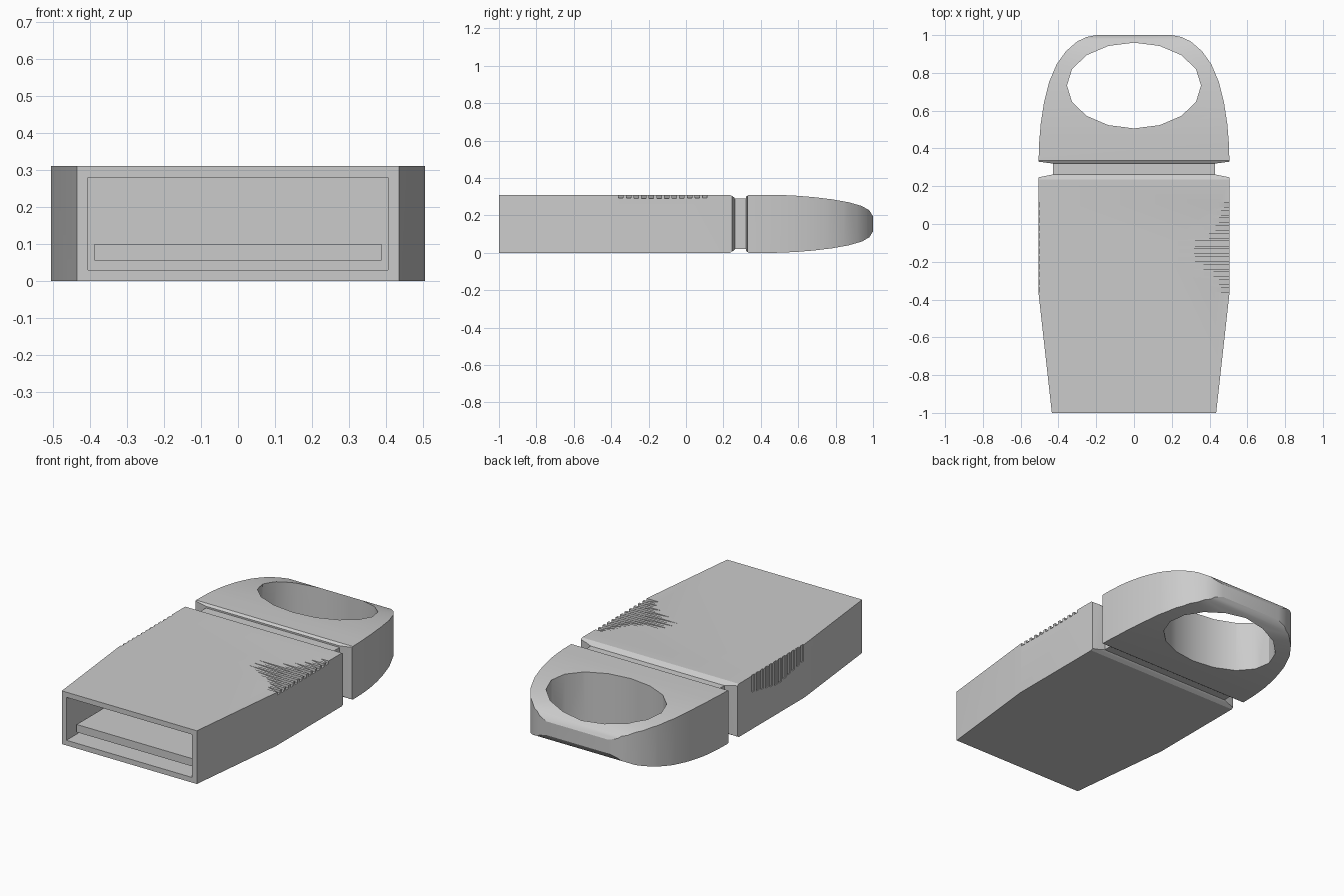
import bpy, bmesh, math

if "Cube" in bpy.data.objects:
    bpy.data.objects.remove(bpy.data.objects["Cube"])


def prism(bm, pts, a, b, axis):
    """Extrude a closed 2D profile from a to b along the given axis."""
    place = {'x': lambda p, t: (t, p[0], p[1]),
             'y': lambda p, t: (p[0], t, p[1]),
             'z': lambda p, t: (p[0], p[1], t)}[axis]
    lo = [bm.verts.new(place(p, a)) for p in pts]
    hi = [bm.verts.new(place(p, b)) for p in pts]
    n = len(pts)
    faces = [bm.faces.new(lo), bm.faces.new(hi)]
    for i in range(n):
        j = (i + 1) % n
        faces.append(bm.faces.new((lo[i], lo[j], hi[j], hi[i])))
    bmesh.ops.recalc_face_normals(bm, faces=faces)


def make(name, prisms):
    bm = bmesh.new()
    for p in prisms:
        prism(bm, *p)
    me = bpy.data.meshes.new(name)
    bm.to_mesh(me)
    bm.free()
    ob = bpy.data.objects.new(name, me)
    bpy.context.collection.objects.link(ob)
    return ob


def rect(x0, x1, z0, z1):
    return [(x0, z0), (x1, z0), (x1, z1), (x0, z1)]


def boolean(ob, cutter, op):
    m = ob.modifiers.new(op, 'BOOLEAN')
    m.object, m.operation, m.solver = cutter, op, 'EXACT'
    bpy.context.view_layer.objects.active = ob
    bpy.ops.object.modifier_apply(modifier=m.name)
    bpy.data.objects.remove(cutter)


def mirror_outline(half):
    """Complete a right-hand outline with its reflection in x."""
    return half + [(-x, y) for x, y in reversed(half)]


def smooth(ob, angle):
    bpy.ops.object.select_all(action='DESELECT')
    ob.select_set(True)
    bpy.context.view_layer.objects.active = ob
    bpy.ops.object.shade_smooth_by_angle(angle=math.radians(angle))


H = 0.31

# Sleeve body: tapered outline with softened rear edges
body = make("sleeve_body", [(mirror_outline(
    [(0.435, -1), (0.505, -0.37), (0.505, 0.247), (0.43, 0.262)]), 0, H, 'z')])
side = [(-1.1, 0), (0.235, 0), (0.255, 0.012), (0.27, 0.03),
        (0.27, H - 0.03), (0.255, H - 0.012), (0.235, H), (-1.1, H)]
boolean(body, make("body_side_profile", [(side, -0.7, 0.7, 'x')]), 'INTERSECT')

# Open socket in the front
boolean(body, make("socket_cutter", [(rect(-0.405, 0.405, 0.03, 0.28), -1.1, -0.15, 'y')]),
        'DIFFERENCE')

# Grip grooves: sloping wedges on the right, shallow slots on the left wall
starts = [0.42, 0.40, 0.35, 0.26, 0.18, 0.17, 0.18, 0.31, 0.37, 0.40, 0.42, 0.45]
grooves = []
for i, xs in enumerate(starts):
    y = -0.36 + i * 0.0408
    wedge = [(xs, H + 0.001), (0.515, 0.29), (0.515, H + 0.02), (xs, H + 0.02)]
    grooves.append((wedge, y, y + 0.024, 'y'))
    low = 0.17 + 0.008 * abs(i - 5.5)
    grooves.append((rect(-0.53, -0.499, low, H + 0.02), y, y + 0.024, 'y'))
boolean(body, make("groove_cutter", grooves), 'DIFFERENCE')
smooth(body, 25)

# Contact tongue inside the socket
make("contact_tongue", [(rect(-0.388, 0.388, 0.055, 0.1), -0.93, -0.14, 'y')])

# Narrow neck joining body and loop
make("neck", [(rect(-0.43, 0.43, 0.02, 0.29), 0.2, 0.36, 'y')])

# Loop end: plan outline crossed with a rounded side profile
loop = make("key_loop", [(mirror_outline(
    [(0.43, 0.32), (0.505, 0.33), (0.503, 0.42), (0.494, 0.53), (0.477, 0.64),
     (0.45, 0.75), (0.41, 0.845), (0.36, 0.915), (0.30, 0.967), (0.25, 0.99),
     (0.20, 1.0)]), -0.1, 0.5, 'z')])
upper = [(0.31, 0.125), (0.318, 0.143), (0.335, 0.155), (0.48, 0.155), (0.58, 0.151),
         (0.68, 0.143), (0.78, 0.131), (0.87, 0.115), (0.94, 0.095), (0.98, 0.072),
         (1.0, 0.04)]
side = [(y, H / 2 + z) for y, z in upper] + [(y, H / 2 - z) for y, z in reversed(upper)]
boolean(loop, make("loop_side_profile", [(side, -0.7, 0.7, 'x')]), 'INTERSECT')

# Oval hole through the loop
oval = [(0.355 * math.cos(math.tau * i / 16), 0.733 + 0.227 * math.sin(math.tau * i / 16))
        for i in range(16)]
boolean(loop, make("hole_cutter", [(oval, -0.2, 0.6, 'z')]), 'DIFFERENCE')
smooth(loop, 30)
